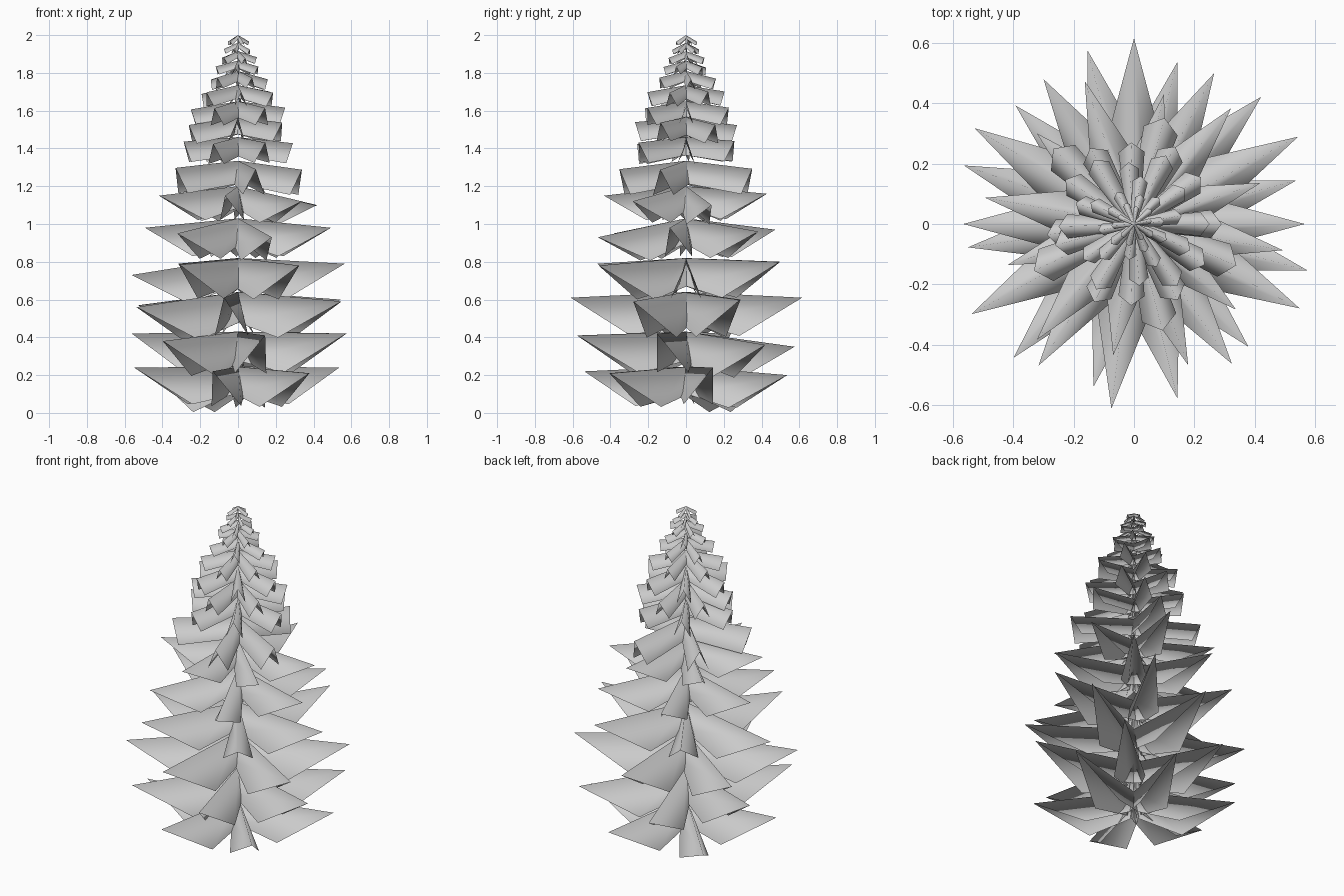
import bpy, bmesh, math, random
from mathutils import Vector

random.seed(4)


def leaf(bm, z_root, z_tip, r, ang, wing_r, half_w, drop, root_drop):
    """Folded branch card: a ridge with a drooping quad on each side."""
    c, s = math.cos(math.radians(ang)), math.sin(math.radians(ang))

    def vert(d, w, z):
        return bm.verts.new(Vector((c * d - s * w, s * d + c * w, z)))

    root, tip = vert(0.0, 0, z_root), vert(r, 0, z_tip)
    z_wing = z_root + (z_tip - z_root) * wing_r - drop
    for side in (1, -1):
        inner = vert(0.02 * r, side * half_w * 0.45, z_root - root_drop)
        outer = vert(wing_r * r, side * half_w, z_wing)
        loop = [root, inner, outer, tip]
        bm.faces.new(loop[::side])


def tier(name, leaves):
    bm = bmesh.new()
    for args in leaves:
        leaf(bm, *args)
    mesh = bpy.data.meshes.new(name)
    bm.to_mesh(mesh)
    bm.free()
    mesh.polygons.foreach_set("use_smooth", [True] * len(mesh.polygons))
    ob = bpy.data.objects.new(name, mesh)
    bpy.context.collection.objects.link(ob)


# Lower pointed branches: root height, radius, {direction: tip height}
lower = [
    (0.245, 0.555, {15: .24, 75: .20, 135: .15, 188: .24, 256: .22, 313: .21}),
    (0.43, 0.595, {-15: .42, 45: .36, 105: .35, 161: .42, 228: .38, 284: .41}),
    (0.64, 0.615, {28: .60, 90: .61, 149: .57, 209: .56, 263: .61, 333: .59}),
    (0.82, 0.565, {0: .79, 62: .80, 122: .79, 180: .73, 236: .79, 305: .78}),
    (1.03, 0.500, {50: .96, 109: .97, 170: .98, 230: .95, 291: .93, 350: .98}),
    (1.20, 0.440, {18: 1.10, 77: 1.16, 137: 1.14, 198: 1.15, 261: 1.15, 320: 1.12}),
]
for i, (zr, r, tips) in enumerate(lower):
    tier(f"lower_branches_{i + 1}",
         [(zr, zt, r, a, 0.46, 0.145 * r, 0.355 * r, 0.26 * r)
          for a, zt in tips.items()])

# Upper blunt branches: root height, tip height, radius, directions
upper = [
    (1.335, 1.30, 0.365, (74, 137, 205, 285, 338)),
    (1.46, 1.43, 0.29, (0, 62, 120, 187, 243, 300)),
    (1.565, 1.53, 0.27, (35, 92, 147, 195, 268, 330)),
    (1.65, 1.61, 0.25, (0, 65, 122, 182, 240, 305)),
    (1.735, 1.695, 0.205, (35, 95, 160, 215, 275, 335)),
    (1.81, 1.77, 0.16, (10, 82, 154, 226, 298)),
    (1.865, 1.83, 0.12, (46, 118, 190, 262, 334)),
    (1.915, 1.88, 0.10, (5, 77, 149, 221, 293)),
    (1.96, 1.925, 0.075, (40, 112, 184, 256, 328)),
    (2.00, 1.965, 0.06, (10, 82, 154, 226, 298)),
]
for i, (zr, zt, r, angles) in enumerate(upper):
    tier(f"upper_branches_{i + 1}",
         [(zr, zt + random.uniform(-0.04, 0.04) * r, r, a,
           0.88, 0.16 * r, 0.38 * r, 0.33 * r) for a in angles])
